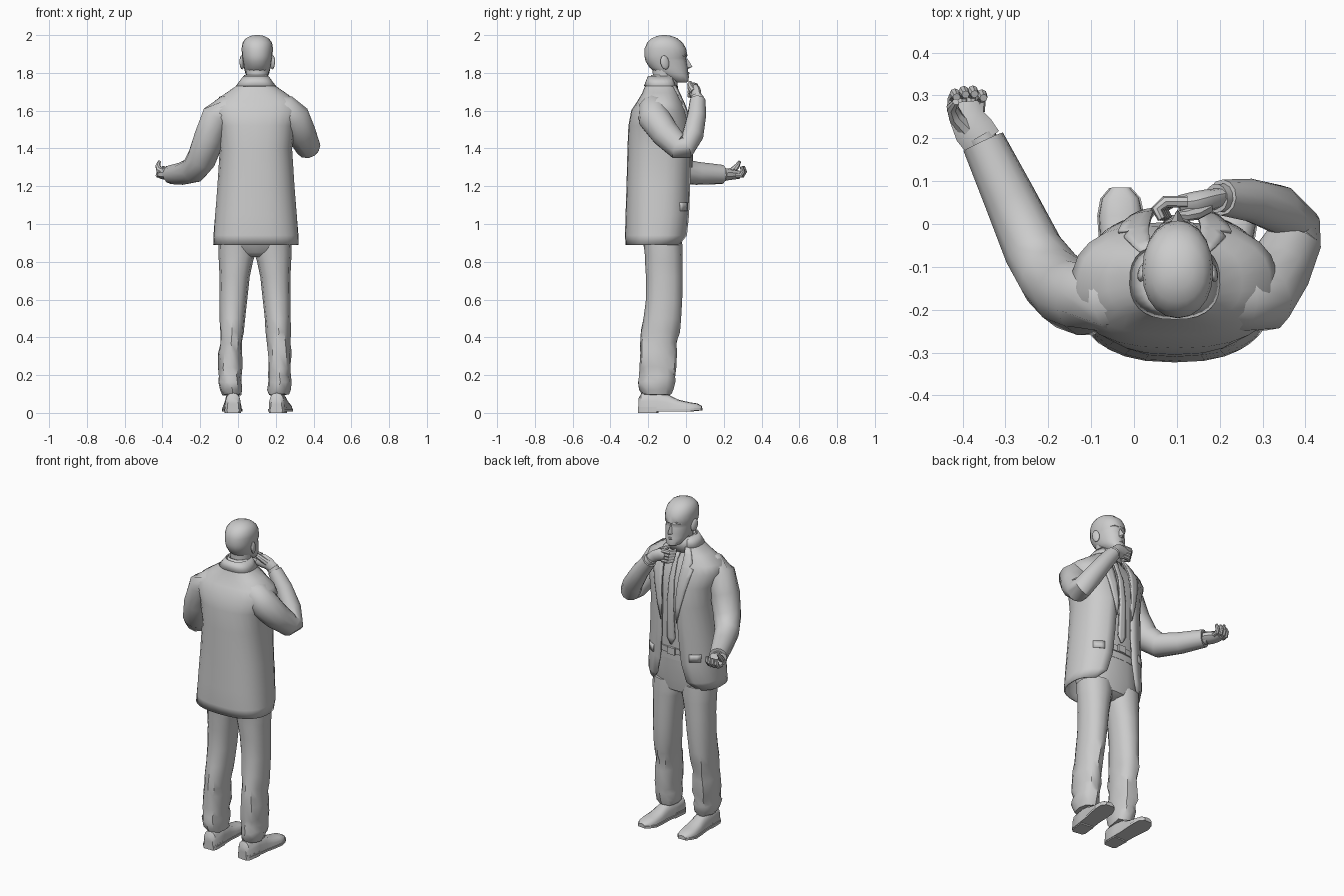
import bpy, bmesh, math, random
from mathutils import Vector

CX = 0.095  # body centre line
random.seed(4)


def make(name, verts, faces, thick=0):
    me = bpy.data.meshes.new(name)
    me.from_pydata([tuple(v) for v in verts], [], faces)
    bm = bmesh.new()
    bm.from_mesh(me)
    bmesh.ops.recalc_face_normals(bm, faces=bm.faces)
    bm.to_mesh(me)
    bm.free()
    ob = bpy.data.objects.new(name, me)
    bpy.context.collection.objects.link(ob)
    if thick:
        m = ob.modifiers.new("thickness", 'SOLIDIFY')
        m.thickness = thick
        m.offset = 0
    return ob


def loft(name, rings, closed=True, thick=0):
    n = len(rings[0])
    verts = [v for r in rings for v in r]
    faces = [(i * n + j, i * n + (j + 1) % n, (i + 1) * n + (j + 1) % n, (i + 1) * n + j)
             for i in range(len(rings) - 1) for j in range(n if closed else n - 1)]
    if closed and not thick:
        faces += [tuple(range(n)), tuple(range(len(verts) - n, len(verts)))]
    return make(name, verts, faces, thick)


def spow(v, p):
    return math.copysign(abs(v) ** p, v)


def level_ring(z, hw, yb, yf, gap=None, n=24, cx=CX, p=0.8):
    """Horizontal rounded outline; a gap leaves it open at the front."""
    a = math.asin(min(1, (gap / hw) ** (1 / p))) if gap else 0
    steps = n + 1 if gap else n
    cy, ry = (yb + yf) / 2, (yf - yb) / 2
    out = []
    for i in range(steps):
        t = a + (2 * math.pi - 2 * a) * i / n
        out.append(Vector((cx + hw * spow(math.sin(t), p), cy + ry * spow(math.cos(t), p), z)))
    return out


def tube(name, pts, radii, n=10, flat=1.0, side=(0.3, -0.2, 1)):
    pts = [Vector(p) for p in pts]
    ref = Vector(side)
    rings = []
    for i, p in enumerate(pts):
        d = Vector()
        if i > 0:
            d += (p - pts[i - 1]).normalized()
        if i < len(pts) - 1:
            d += (pts[i + 1] - p).normalized()
        d.normalize()
        u = (ref - d * ref.dot(d)).normalized()
        w = d.cross(u)
        r = radii[i]
        rings.append([p + u * r * math.cos(2 * math.pi * k / n) + w * r * flat * math.sin(2 * math.pi * k / n)
                      for k in range(n)])
    return loft(name, rings)


# Jacket: height, half width, back, front, half opening
JACKET = [(.89, .222, -.315, -.015, .15), (.94, .22, -.318, .01, .10), (1.05, .212, -.315, .016, .072),
          (1.2, .20, -.31, .02, .058), (1.4, .187, -.305, .028, .048), (1.52, .205, -.30, .02, .055),
          (1.60, .236, -.285, 0, .06), (1.645, .22, -.255, -.02, .062), (1.69, .155, -.228, -.04, .062),
          (1.735, .09, -.21, -.055, .055), (1.775, .058, -.195, -.07, .045)]
loft("jacket", [level_ring(*l) for l in JACKET], closed=False, thick=.01)
loft("jacket_collar", [level_ring(1.73, .103, -.220, -.046, .062), level_ring(1.782, .064, -.199, -.06, .048)],
     closed=False, thick=.006)


def front_y(z, dx, inset=0.0):
    for a, b in zip(JACKET, JACKET[1:]):
        if a[0] <= z <= b[0]:
            t = (z - a[0]) / (b[0] - a[0])
            l = [p + (q - p) * t for p, q in zip(a, b)]
            s = min(1, abs(dx) / l[1]) ** 1.25
            return (l[2] + l[3]) / 2 + (l[3] - l[2]) / 2 * math.sqrt(1 - s * s) ** .8 - inset
    return 0


def front_strip(name, rows, inset, thick=.007):
    """Cloth strip on the chest; rows are height, start offset, end offset."""
    return loft(name, [[Vector((CX + a + (b - a) * k / 3, front_y(z, a + (b - a) * k / 3, inset), z))
                        for k in range(4)] for z, a, b in rows], closed=False, thick=thick)


# Shirt and collar inside the jacket
loft("shirt", [level_ring(z, hw - .02, yb + .02, yf - .022) for z, hw, yb, yf, g in JACKET[2:10]])
loft("shirt_collar", [level_ring(1.70, .075, -.195, -.045), level_ring(1.788, .059, -.182, -.05)], thick=.006)

# Lapels with notches, as strips that follow the jacket front
LAPEL = [(1.30, .050, .054), (1.40, .046, .078), (1.50, .050, .102), (1.58, .056, .122), (1.63, .060, .132),
         (1.638, .060, .105), (1.66, .060, .118), (1.70, .058, .098), (1.735, .052, .075)]
for s, side in ((-1, "left"), (1, "right")):
    front_strip("lapel_" + side, [(z, s * a, s * b) for z, a, b in LAPEL], -.009)
    front_strip("pocket_flap_" + side, [(z, s * .12, s * .175) for z in (1.07, 1.115)], -.006)

# Tie and knot
TIE = [(1.15, .004), (1.19, .026), (1.4, .021), (1.55, .016), (1.66, .012), (1.67, .016), (1.705, .021)]
front_strip("tie", [(z, -w, w) for z, w in TIE], .012, .009)

# Trousers: hips, belt and legs
loft("trouser_hips", [level_ring(.825, .06, -.18, -.07), level_ring(.85, .15, -.21, -.03),
                      level_ring(.92, .187, -.24, -.018), level_ring(1.02, .18, -.27, -.01),
                      level_ring(1.12, .165, -.275, -.002)])
loft("belt", [level_ring(1.09, .172, -.28, .003), level_ring(1.125, .170, -.28, .004)])
bpy.ops.mesh.primitive_cube_add(size=1, location=(CX, .006, 1.108))
buckle = bpy.context.object
buckle.name = "belt_buckle"
buckle.scale = (.05, .014, .042)

# Leg: height, offset from centre, half width, back, front (creased cloth low down)
LEG = [(.095, .122, .052, -.228, -.08), (.125, .126, .059, -.245, -.068), (.165, .130, .062, -.250, -.06),
       (.195, .128, .058, -.243, -.06), (.24, .130, .062, -.248, -.05),
       (.32, .128, .062, -.242, -.052), (.37, .126, .060, -.24, -.05), (.43, .125, .064, -.235, -.036),
       (.50, .12, .068, -.225, -.026), (.60, .115, .074, -.212, -.02), (.72, .108, .080, -.212, -.018),
       (.80, .101, .090, -.217, -.018), (.83, .098, .096, -.217, -.018), (.90, .097, .096, -.225, -.02)]
for s, side in ((-1, "left"), (1, "right")):
    rings = [level_ring(z, hw, yb, yf, n=12, cx=.09 + s * dx, p=.9) for z, dx, hw, yb, yf in LEG]
    for ring in rings[:8]:
        for v in ring:
            v += Vector([random.uniform(-.006, .006) for _ in range(3)])
    loft("trouser_leg_" + side, rings)

# Shoe: length position, half width, top height
SHOE = [(-.10, .030, .08), (-.085, .042, .105), (0, .044, .11), (.06, .044, .095), (.11, .049, .070),
        (.17, .052, .056), (.21, .044, .050), (.235, .022, .036)]
for side, x, ang in (("left", -.028, 1), ("right", .215, -7)):
    a = math.radians(ang)

    def place(px, py, pz):
        return Vector((x + px * math.cos(a) - py * math.sin(a), -.15 + px * math.sin(a) + py * math.cos(a), pz))

    loft("shoe_" + side, [[place(w * spow(math.cos(t), .7), y, .014 + (h - .014) * max(0, math.sin(t)) ** .7)
                           for t in [math.pi * k / 8 for k in range(9)]] for y, w, h in SHOE])
    edge = [(w + .003, y) for y, w, h in SHOE] + [(-w - .003, y) for y, w, h in reversed(SHOE)]
    loft("sole_" + side, [[place(px, py, z + (.006 if py > .2 else 0)) for px, py in edge] for z in (.007, .02)])
    heel = [(w, y) for y, w, h in SHOE[:3]] + [(-w, y) for y, w, h in reversed(SHOE[:3])]
    loft("heel_" + side, [[place(px, py, z) for px, py in heel] for z in (0, .03)])

# Neck and head: height, half width, back, front
HX = CX + .007
tube("neck", [(HX, -.13, 1.68), (HX, -.118, 1.76), (HX, -.115, 1.84)], [.058, .057, .063], 14, 1, (0, 1, 0))
HEAD = [(1.748, .022, -.05, .002), (1.757, .040, -.08, .014), (1.785, .058, -.13, .015), (1.80, .064, -.16, .010),
        (1.83, .071, -.195, .010), (1.862, .076, -.214, .003), (1.878, .079, -.218, .000), (1.892, .081, -.220, .008),
        (1.93, .083, -.219, .0), (1.96, .078, -.206, -.018), (1.983, .061, -.182, -.045),
        (1.996, .035, -.15, -.078), (2.0, .010, -.125, -.105)]
loft("head", [level_ring(*l, n=20, cx=HX, p=.93) for l in HEAD])
make("nose", [(HX, .002, 1.885), (HX - .019, .0, 1.825), (HX + .019, .0, 1.825), (HX, .034, 1.832),
              (HX, .006, 1.818)], [(0, 1, 3), (0, 3, 2), (1, 4, 3), (3, 4, 2), (0, 2, 4, 1)])
tube("lips", [(HX - .024, .000, 1.797), (HX, .010, 1.798), (HX + .024, .000, 1.797)], [.003, .009, .003], 6)
for s, side in ((-1, "left"), (1, "right")):
    tube("brow_" + side, [(HX + s * .012, .004, 1.889), (HX + s * .035, -.003, 1.895), (HX + s * .054, -.022, 1.888)],
         [.003, .006, .003], 6)
    bpy.ops.mesh.primitive_uv_sphere_add(segments=10, ring_count=6, radius=1,
                                         location=(HX + s * .081, -.112, 1.855), rotation=(.2, 0, s * .3))
    ear = bpy.context.object
    ear.name = "ear_" + side
    ear.scale = (.012, .024, .038)

# Sleeves: left arm reaches out, right arm folds up to the chin
tube("left_sleeve", [(.03, -.165, 1.64), (-.055, -.172, 1.605), (-.113, -.175, 1.56), (-.150, -.165, 1.46),
                     (-.193, -.125, 1.345), (-.235, -.06, 1.285), (-.29, .06, 1.268), (-.352, .192, 1.262)],
     [.065, .082, .087, .083, .078, .070, .061, .051], 12, 1, (1, .5, .5))
tube("right_sleeve", [(.16, -.165, 1.64), (.245, -.172, 1.605), (.298, -.168, 1.56), (.335, -.11, 1.48),
                      (.370, -.04, 1.41), (.375, 0, 1.405), (.335, .036, 1.47), (.27, .056, 1.57), (.205, .062, 1.655)],
     [.065, .082, .086, .078, .068, .060, .057, .050, .042], 12, 1, (.9, -.6, .3))
tube("left_shirt_cuff", [(-.34, .17, 1.262), (-.360, .205, 1.262)], [.036, .036], 12)
tube("right_shirt_cuff", [(.22, .062, 1.635), (.192, .060, 1.67)], [.034, .034], 12)

# Left hand, open with the palm up
tube("left_palm", [(-.352, .19, 1.262), (-.374, .22, 1.262), (-.390, .25, 1.262), (-.393, .285, 1.260)],
     [.030, .031, .027, .021], 10, 1.6, (0, 0, 1))
for i in range(4):
    fx = -.424 + .021 * i
    dy = (-.004, .002, .003, -.006)[i]
    tube("left_finger_%d" % (i + 1), [(fx, .262, 1.257), (fx + .002, .296 + dy, 1.258), (fx + .006, .308 + dy, 1.278),
                                      (fx + .010, .300 + dy, 1.304)], [.013, .013, .0125, .009], 8, 1, (1, 0, 0))
tube("left_thumb", [(-.385, .215, 1.268), (-.416, .25, 1.285), (-.424, .272, 1.308), (-.416, .285, 1.332)],
     [.022, .018, .014, .008], 8, 1, (1, -.3, 0))

# Right hand, loosely closed under the chin
tube("right_palm", [(.205, .062, 1.66), (.17, .054, 1.69), (.14, .046, 1.702), (.105, .042, 1.704)],
     [.030, .036, .040, .034], 10, .72, (0, .2, 1))
for i in range(4):
    fz = 1.674 + .019 * i
    k = .005 * i
    tube("right_finger_%d" % (i + 1), [(.125, .052, fz), (.088 - k, .052, fz + .002), (.068 - k, .034, fz + .005),
                                       (.080 - k, .012, fz + .007)], [.014, .014, .0135, .010], 8, 1, (0, 0, 1))
tube("right_thumb", [(.17, .042, 1.70), (.145, .026, 1.722), (.118, .020, 1.738), (.10, .022, 1.752)],
     [.020, .017, .014, .008], 8, 1, (0, 1, 0))

# Smooth shading with crisp creases
bpy.ops.object.select_all(action='SELECT')
bpy.context.view_layer.objects.active = buckle
bpy.ops.object.shade_smooth_by_angle(angle=math.radians(40))
